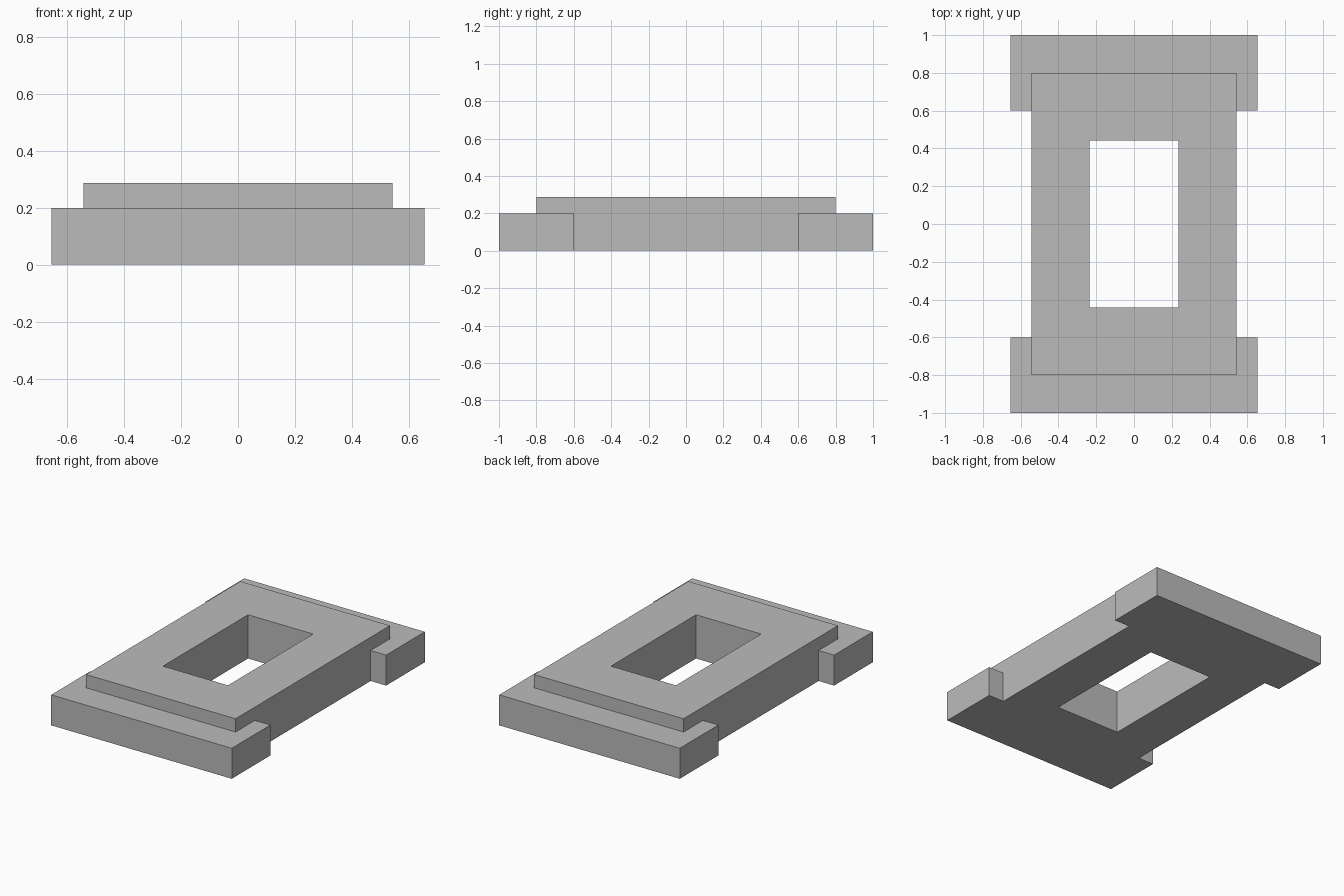
import bpy

if "Cube" in bpy.data.objects:
    bpy.data.objects.remove(bpy.data.objects["Cube"])

grey = bpy.data.materials.new("plain grey")
grey.diffuse_color = (0.5, 0.5, 0.5, 1)
grey.use_nodes = True
grey.node_tree.nodes["Principled BSDF"].inputs["Base Color"].default_value = grey.diffuse_color


def box(name, size, centre):
    bpy.ops.mesh.primitive_cube_add(size=1, location=centre)
    ob = bpy.context.object
    ob.name = name
    ob.scale = size
    bpy.ops.object.transform_apply(location=True, rotation=False, scale=True)
    ob.data.materials.append(grey)
    return ob


def combine(target, tool, operation):
    mod = target.modifiers.new(operation.lower(), 'BOOLEAN')
    mod.operation = operation
    mod.solver = 'EXACT'
    mod.object = tool
    bpy.context.view_layer.objects.active = target
    bpy.ops.object.modifier_apply(modifier=mod.name)
    bpy.data.objects.remove(tool)


# Raised rectangular body
frame = box("frame", (1.085, 1.6, 0.287), (0, 0, 0.1435))

# Wider, lower blocks wrapped around both ends
for side, label in ((-1, "front"), (1, "back")):
    end_block = box(label + "_end_block", (1.31, 0.4, 0.2), (0, side * 0.8, 0.1))
    combine(frame, end_block, 'UNION')

# Rectangular opening through the middle
opening = box("opening_cutter", (0.472, 0.882, 1), (0, 0, 0.1))
combine(frame, opening, 'DIFFERENCE')
